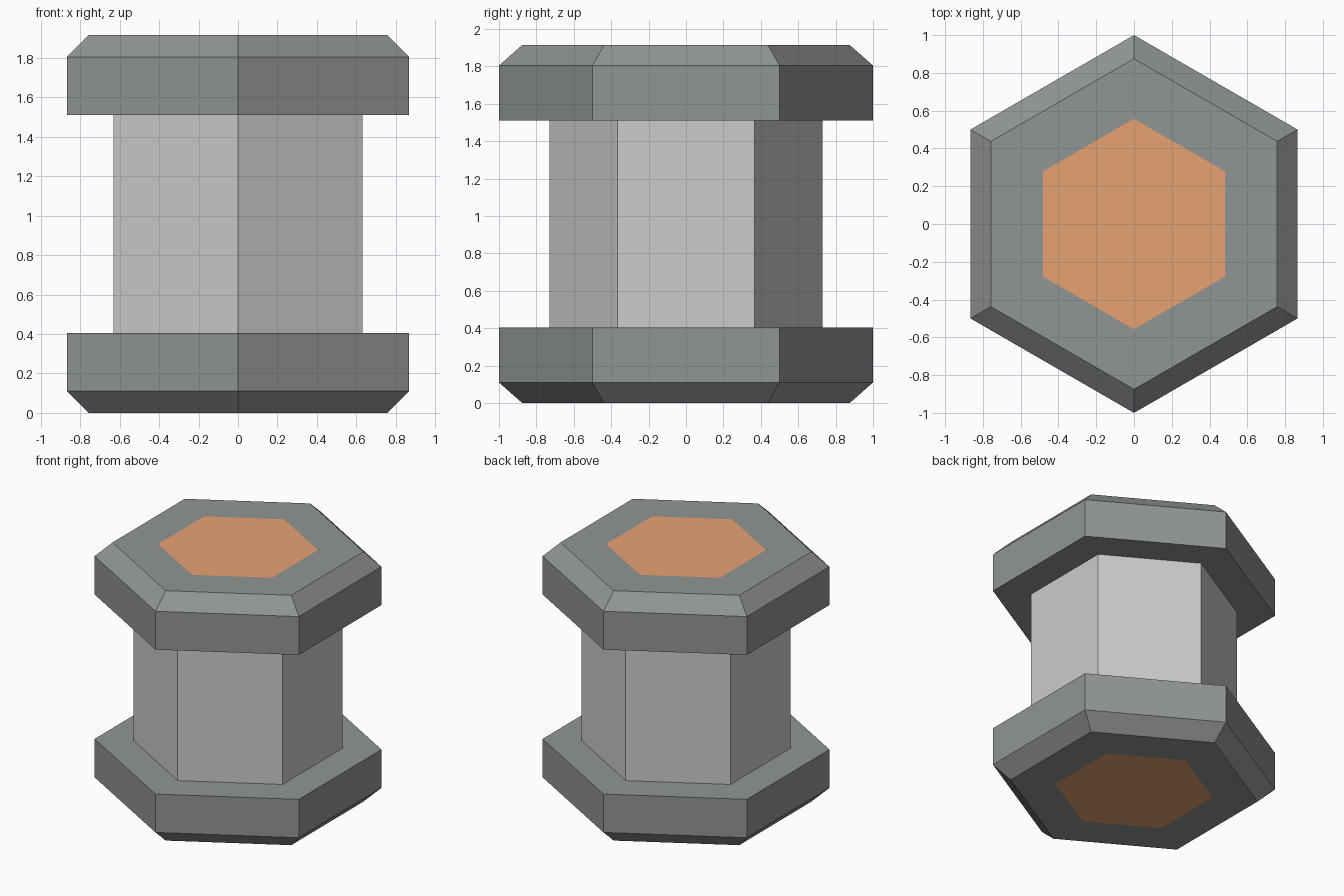
import bpy, bmesh, math

if "Cube" in bpy.data.objects:
    bpy.data.objects.remove(bpy.data.objects["Cube"])

SIDES = 6
HEIGHT = 1.915
SHAFT_R, CORE_R = 0.73, 0.557


def material(name, rgb):
    m = bpy.data.materials.new(name)
    m.diffuse_color = (*rgb, 1)
    m.use_nodes = True
    m.node_tree.nodes["Principled BSDF"].inputs["Base Color"].default_value = m.diffuse_color
    return m


def hex_loft(name, profile, mat=None, flip=False):
    """Loft hexagon rings through (radius, z) points; a single point makes a flat hexagon."""
    bm = bmesh.new()
    rings = []
    for r, z in profile:
        angles = [math.pi / 2 + math.tau * i / SIDES for i in range(SIDES)]
        rings.append([bm.verts.new((r * math.cos(a), r * math.sin(a), z)) for a in angles])
    if len(rings) == 1:
        bm.faces.new(rings[0])
    for a, b in zip(rings, rings[1:]):
        for i in range(SIDES):
            j = (i + 1) % SIDES
            bm.faces.new((a[i], a[j], b[j], b[i]))
    if flip:
        bmesh.ops.reverse_faces(bm, faces=bm.faces[:])
    mesh = bpy.data.meshes.new(name)
    bm.to_mesh(mesh)
    bm.free()
    ob = bpy.data.objects.new(name, mesh)
    bpy.context.collection.objects.link(ob)
    if mat:
        mesh.materials.append(mat)
    return ob


dark = material("dark_grey", (0.28, 0.30, 0.29))
copper = material("copper", (0.80, 0.36, 0.17))

# Central hexagonal shaft
hex_loft("shaft", [(SHAFT_R, 0.404), (SHAFT_R, HEIGHT - 0.404)])

# Chamfered flanges and flush copper core ends, mirrored top and bottom
flange = [(SHAFT_R, 0.404), (1.0, 0.404), (1.0, 0.11), (0.875, 0), (CORE_R, 0)]
for side, top in (("lower", False), ("upper", True)):
    def place(points):
        return [(r, HEIGHT - z if top else z) for r, z in points]
    hex_loft(side + "_flange", place(flange), dark, flip=not top)
    hex_loft(side + "_core_end", place([(CORE_R, 0)]), copper, flip=not top)
